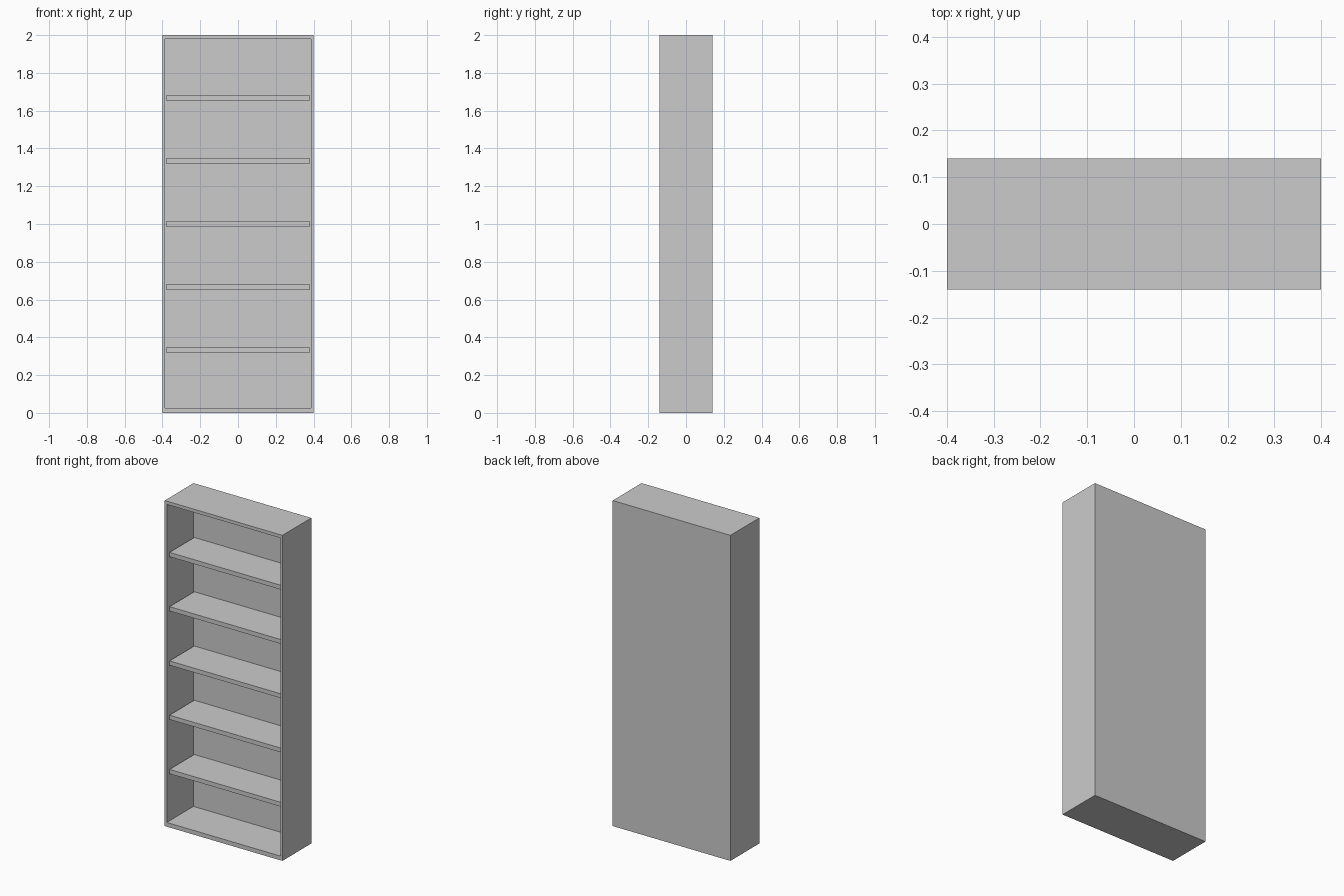
import bpy, bmesh
from mathutils import Matrix, Vector

if "Cube" in bpy.data.objects:
    bpy.data.objects.remove(bpy.data.objects["Cube"])

W, D, H = 0.80, 0.28, 2.00      # outer size
SIDE, BOTTOM, TOP, BACK = 0.02, 0.026, 0.02, 0.022
RECESS, SHELF_T, BAYS = 0.018, 0.0265, 6


def box_bmesh(lo, hi):
    lo, hi = Vector(lo), Vector(hi)
    bm = bmesh.new()
    m = Matrix.Translation((lo + hi) / 2) @ Matrix.Diagonal((*(hi - lo), 1))
    bmesh.ops.create_cube(bm, size=1, matrix=m)
    return bm


def to_object(bm, name):
    bmesh.ops.recalc_face_normals(bm, faces=bm.faces)
    me = bpy.data.meshes.new(name)
    bm.to_mesh(me)
    bm.free()
    ob = bpy.data.objects.new(name, me)
    bpy.context.collection.objects.link(ob)
    return ob


# Carcass: one box, front face inset to the opening and pushed in to the back panel
bm = box_bmesh((-W / 2, -D / 2, 0), (W / 2, D / 2, H))
front = min(bm.faces, key=lambda f: f.calc_center_median().y)
bmesh.ops.inset_individual(bm, faces=[front], thickness=SIDE)
for v in front.verts:
    v.co.z = BOTTOM if v.co.z < H / 2 else H - TOP
inner = bmesh.ops.extrude_discrete_faces(bm, faces=[front])["faces"][0]
for v in inner.verts:
    v.co.y = D / 2 - BACK
to_object(bm, "bookcase_carcass")

# Shelves: evenly spaced, set slightly back from the front edge
for i in range(1, BAYS):
    z = H * i / BAYS
    bm = box_bmesh((-W / 2 + SIDE, -D / 2 + RECESS, z - SHELF_T / 2),
                   (W / 2 - SIDE, D / 2 - BACK, z + SHELF_T / 2))
    to_object(bm, f"shelf_{i}")
